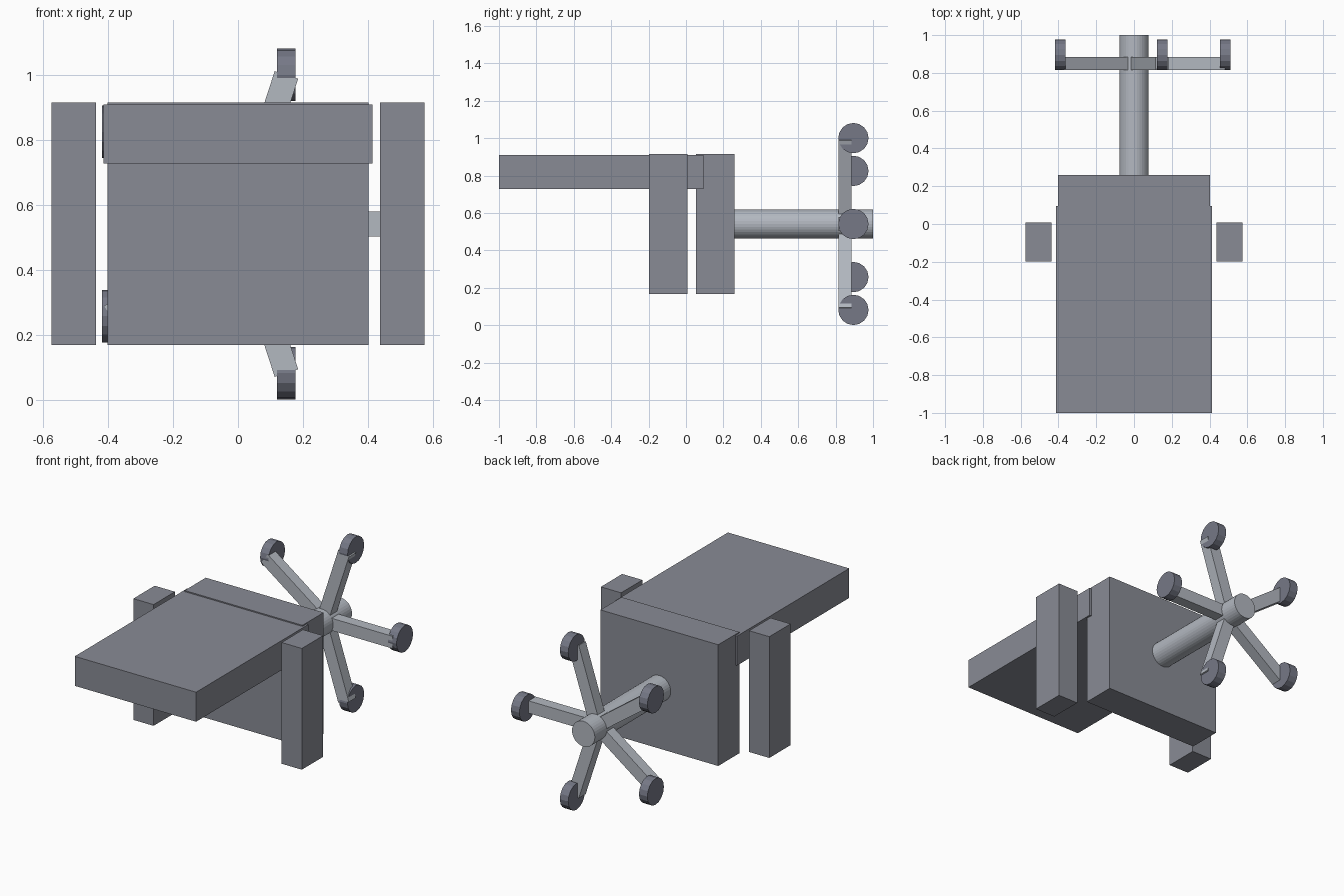
import bpy, math
from mathutils import Vector, Matrix

if "Cube" in bpy.data.objects:
    bpy.data.objects.remove(bpy.data.objects["Cube"])

HUB = Vector((0, 0.85, 0.541))   # centre of the star base
REACH = 0.483                    # hub to castor centre


def material(name, colour):
    m = bpy.data.materials.new(name)
    m.diffuse_color = (*colour, 1)
    m.use_nodes = True
    m.node_tree.nodes["Principled BSDF"].inputs["Base Color"].default_value = m.diffuse_color
    return m


UPHOLSTERY = material("upholstery", (0.25, 0.26, 0.30))
METAL = material("metal", (0.45, 0.48, 0.53))
RUBBER = material("rubber", (0.18, 0.19, 0.24))


def box(name, lo, hi, mat):
    lo, hi = Vector(lo), Vector(hi)
    bpy.ops.mesh.primitive_cube_add(size=1)
    o = bpy.context.object
    o.name = name
    o.data.transform(Matrix.Translation((lo + hi) / 2) @ Matrix.Diagonal((*(hi - lo), 1)))
    o.data.materials.append(mat)
    return o


def cylinder(name, centre, radius, depth, rot, sides, mat):
    bpy.ops.mesh.primitive_cylinder_add(vertices=sides, radius=radius, depth=depth,
                                        location=centre, rotation=rot)
    o = bpy.context.object
    o.name = name
    o.data.materials.append(mat)
    return o


# Tipped-over chair: upright seat cushion and horizontal backrest
box("seat", (-0.402, 0.054, 0.168), (0.402, 0.26, 0.916), UPHOLSTERY)
box("backrest", (-0.414, -1.0, 0.727), (0.414, 0.094, 0.909), UPHOLSTERY)

# Armrests on both sides
for side, x in (("left", -0.506), ("right", 0.506)):
    box("armrest_" + side, (x - 0.069, -0.199, 0.168), (x + 0.069, 0.009, 0.916), UPHOLSTERY)

# Centre post
cylinder("post", (0, 0.625, HUB.z), 0.078, 0.75, (math.pi / 2, 0, 0), 32, METAL)

# Five spokes with castors
for i in range(5):
    a = math.radians(72 * i)
    spoke = box(f"spoke_{i + 1}", (0, -0.034, -0.038), (REACH, 0.034, 0.038), METAL)
    spoke.rotation_euler = (0, -a, 0)
    spoke.location = HUB
    centre = (REACH * math.cos(a), 0.895, HUB.z + REACH * math.sin(a))
    cylinder(f"castor_{i + 1}", centre, 0.081, 0.057, (0, math.pi / 2, 0), 16, RUBBER)
